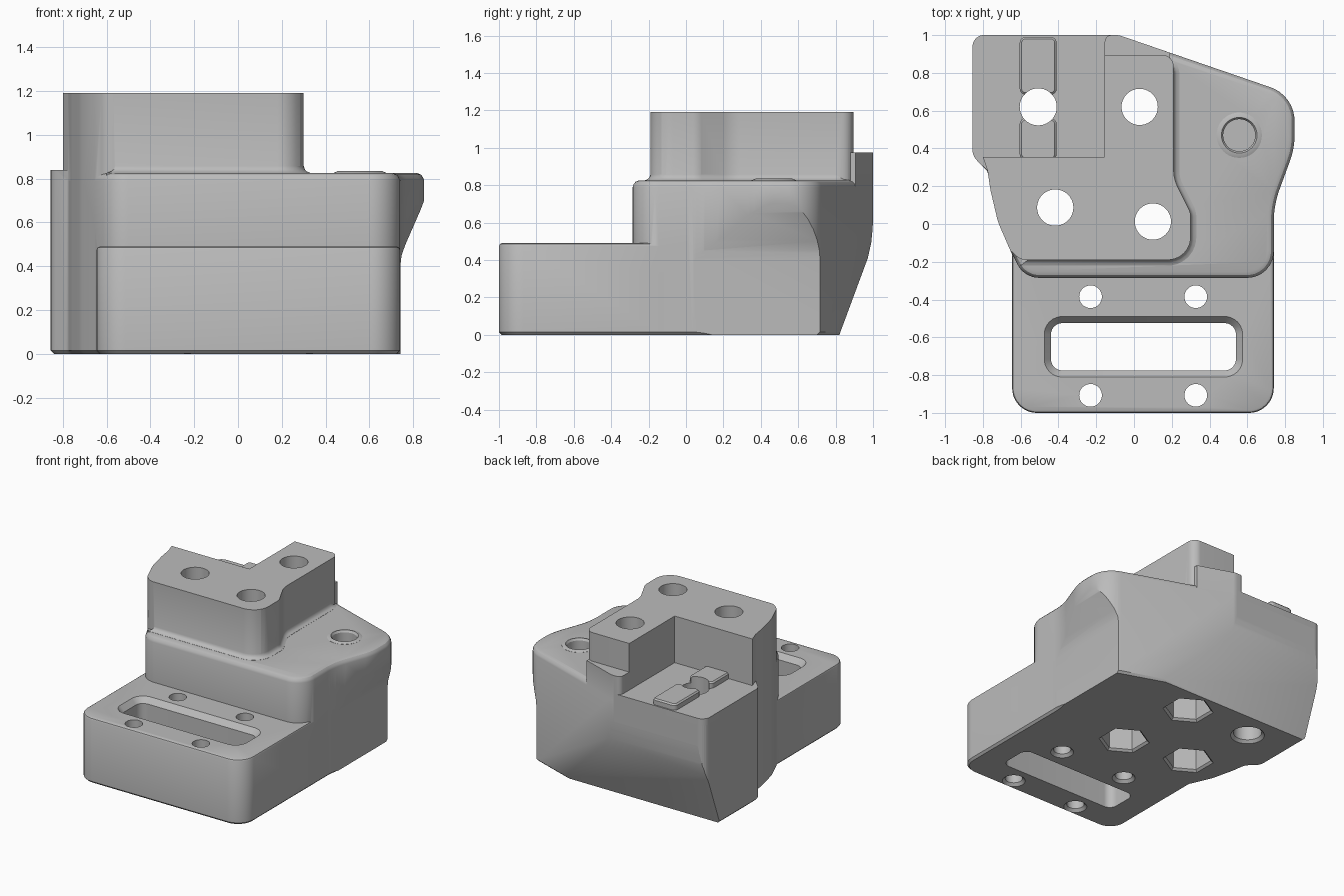
import bpy
import bmesh
import math
from mathutils import Vector

default = bpy.data.objects.get("Cube")
if default:
    bpy.data.objects.remove(default, do_unlink=True)

grey = bpy.data.materials.new("matte_grey")
grey.use_nodes = True
grey.diffuse_color = (0.5, 0.5, 0.5, 1)
shader = next(n for n in grey.node_tree.nodes if n.type == "BSDF_PRINCIPLED")
shader.inputs["Base Color"].default_value = grey.diffuse_color
shader.inputs["Roughness"].default_value = 0.6


def rounded(corners, steps=8):
    """Turn (x, y[, radius]) corners into a polygon with filleted corners."""
    out = []
    for i, corner in enumerate(corners):
        p = Vector(corner[:2])
        r = corner[2] if len(corner) > 2 else 0
        to_prev = Vector(corners[i - 1][:2]) - p
        to_next = Vector(corners[(i + 1) % len(corners)][:2]) - p
        if r == 0:
            out.append(p)
            continue
        half = to_prev.angle(to_next) / 2
        reach = min(r / math.tan(half), 0.48 * to_prev.length, 0.48 * to_next.length)
        r = reach * math.tan(half)
        a, b = to_prev.normalized(), to_next.normalized()
        centre = p + (a + b).normalized() * r / math.sin(half)
        v0, v1 = p + a * reach - centre, p + b * reach - centre
        for k in range(steps + 1):
            out.append(centre + v0.lerp(v1, k / steps).normalized() * r)
    return out


def inset(poly, d):
    """Move a counter-clockwise polygon inwards by d."""
    out = []
    for i, p in enumerate(poly):
        e1 = (p - poly[i - 1]).normalized()
        e2 = (poly[(i + 1) % len(poly)] - p).normalized()
        n1, n2 = Vector((-e1.y, e1.x)), Vector((-e2.y, e2.x))
        out.append(p + (n1 + n2) * d / (1 + n1.dot(n2)))
    return out


def loft(name, poly, rings, axis="z"):
    """Stack (height, inset) copies of a polygon along an axis into a solid."""
    place = {"z": lambda a, b, h: (a, b, h),
             "x": lambda a, b, h: (h, a, b),
             "y": lambda a, b, h: (a, h, b)}[axis]
    bm = bmesh.new()
    loops = [[bm.verts.new(place(p.x, p.y, h)) for p in inset(poly, d)] for h, d in rings]
    n = len(poly)
    for low, high in zip(loops, loops[1:]):
        for i in range(n):
            j = (i + 1) % n
            bm.faces.new((low[i], low[j], high[j], high[i]))
    bm.faces.new(loops[0][::-1])
    bm.faces.new(loops[-1])
    bmesh.ops.recalc_face_normals(bm, faces=bm.faces)
    mesh = bpy.data.meshes.new(name)
    bm.to_mesh(mesh)
    bm.free()
    mesh.materials.append(grey)
    obj = bpy.data.objects.new(name, mesh)
    bpy.context.collection.objects.link(obj)
    return obj


def circle(x, y, r, n=40):
    start = math.pi / 2
    return [Vector((x + r * math.cos(start + math.tau * k / n),
                    y + r * math.sin(start + math.tau * k / n))) for k in range(n)]


def combine(target, tool, operation):
    mod = target.modifiers.new(operation, "BOOLEAN")
    mod.operation, mod.object, mod.solver = operation, tool, "EXACT"
    bpy.context.view_layer.objects.active = target
    bpy.ops.object.modifier_apply(modifier=mod.name)
    bpy.data.objects.remove(tool, do_unlink=True)


# Shared curve of the right-hand flank
flank = [(-0.775, 0.28, 0.05), (-0.76, 0.18, 0.15), (-0.72, 0.01, 0.3), (-0.655, -0.14)]

# Main body with a rounded lobe
body_outline = rounded([(-0.855, 1, 0.06), (-0.855, 0.36, 0.08)] + flank + [
    (-0.58, -0.285, 0.14), (0.74, -0.285, 0.14), (0.74, 0.1, 0.5), (0.85, 0.4, 0.4),
    (0.85, 0.68, 0.29), (-0.08, 1, 0.1)])
block = loft("mount_block", body_outline, [
    (0, 0.015), (0.015, 0), (0.79, 0), (0.805, 0.005), (0.818, 0.015), (0.825, 0.032)])

# Low front plate
plate_outline = rounded([(-0.645, 0.2), (-0.645, -1, 0.13), (0.74, -1, 0.13), (0.74, 0.2)])
plate = loft("front_plate", plate_outline, [
    (0, 0.015), (0.015, 0), (0.475, 0), (0.485, 0.005), (0.49, 0.015)])

# Upper tower, L-shaped in plan
front_side = [(0.3, -0.19, 0.19), (0.3, 0.06, 0.1), (0.21, 0.24, 0.2), (0.21, 0.895, 0.06)]
tower = loft("tower", rounded(
    [(-0.155, 0.895), (-0.155, 0.355), (-0.8, 0.355)] + flank + [(-0.6, -0.19, 0.08)]
    + front_side), [(0.6, 0), (1.19, 0)])

# Fillet at the foot of the tower
skirt = loft("tower_fillet", rounded(
    [(0.05, 0.87), (0, 0.2), (-0.5, 0), (-0.56, -0.19)] + front_side[:-1] + [(0.21, 0.85, 0.06)]),
    [(0.75, -0.03), (0.826, -0.03), (0.832, -0.015), (0.842, -0.005), (0.86, 0.001)])

# Rear shelf and the small step behind the tower
shelf = loft("rear_shelf", rounded([
    (-0.855, 1, 0.06), (-0.855, 0.36, 0.08), (-0.775, 0.28), (-0.5, 0.2), (-0.1, 0.2),
    (-0.1, 1)]), [(0.2, 0), (0.84, 0)])
step = loft("rear_step", rounded([
    (-0.155, 1, 0.05), (-0.155, 0.8), (0.19, 0.8), (0.19, 0.907), (-0.08, 1, 0.1)]),
    [(0.7, 0), (0.975, 0)])

# Raised ring on the lobe
boss = loft("lobe_ring", circle(0.557, 0.47, 0.12), [(0.75, 0), (0.826, 0), (0.835, 0.022)])

for part in (plate, tower, skirt, shelf, step, boss):
    combine(block, part, "UNION")

# Pair of raised pads on the shelf
for low, high in ((0.34, 0.56), (0.685, 0.99)):
    pad = loft("shelf_pad", rounded([
        (-0.605, high, 0.03), (-0.605, low, 0.03), (-0.41, low, 0.03), (-0.41, high, 0.03)], 4),
        [(0.78, 0), (0.875, 0), (0.885, 0.01)])
    combine(block, pad, "UNION")

# Sloped back and undercut below the lobe
back = [Vector(p) for p in ((0.782, -0.1), (1.3, -0.1), (1.3, 0.66), (1.001, 0.66),
                            (0.998, 0.57), (0.99, 0.49), (0.972, 0.41), (0.82, 0))]
side = [Vector(p) for p in ((0.741, -0.1), (1.2, -0.1), (1.2, 0.74), (0.856, 0.74),
                            (0.85, 0.7), (0.835, 0.66), (0.765, 0.5), (0.747, 0.45),
                            (0.741, 0.4))]
combine(block, loft("back_cutter", back, [(-1.5, 0), (1.5, 0)], "x"), "DIFFERENCE")
combine(block, loft("side_cutter", side, [(-1.5, 0), (1.5, 0)], "y"), "DIFFERENCE")

# Slot with a chamfered rim
slot = rounded([(-0.44, -0.525, 0.06), (-0.44, -0.775, 0.06),
                (0.54, -0.775, 0.06), (0.54, -0.525, 0.06)])
cutters = [loft("slot_cutter", slot, [(-0.1, 0), (0.45, 0), (0.49, -0.035), (0.6, -0.035)])]

# Through holes, flared slightly at the bottom
flare = [(-0.1, -0.02), (0, -0.02), (0.02, 0), (1.4, 0)]
for x in (-0.23, 0.327):
    for y in (-0.385, -0.907):
        cutters.append(loft("screw_hole_cutter", circle(x, y, 0.06), flare))
cutters.append(loft("shelf_hole_cutter", circle(-0.507, 0.62, 0.098), flare))

# Tower bolt holes with hexagonal pockets underneath
for x, y in ((0.03, 0.62), (-0.417, 0.087), (0.1, 0.013)):
    cutters.append(loft("bolt_hole_cutter", circle(x, y, 0.096), [(0.1, 0), (1.4, 0)]))
    cutters.append(loft("hex_pocket_cutter", circle(x, y, 0.16, 6),
                        [(-0.1, -0.015), (0, -0.015), (0.015, 0), (0.4, 0)]))

# Blind hole in the lobe
cutters.append(loft("lobe_hole_cutter", circle(0.557, 0.47, 0.085),
                    [(0.4, 0), (0.82, 0), (0.836, -0.01), (0.95, -0.01)]))

for cutter in cutters:
    combine(block, cutter, "DIFFERENCE")

# Smooth shading with crisp edges
bpy.ops.object.select_all(action="DESELECT")
block.select_set(True)
bpy.context.view_layer.objects.active = block
bpy.ops.object.shade_smooth_by_angle(angle=math.radians(30))
